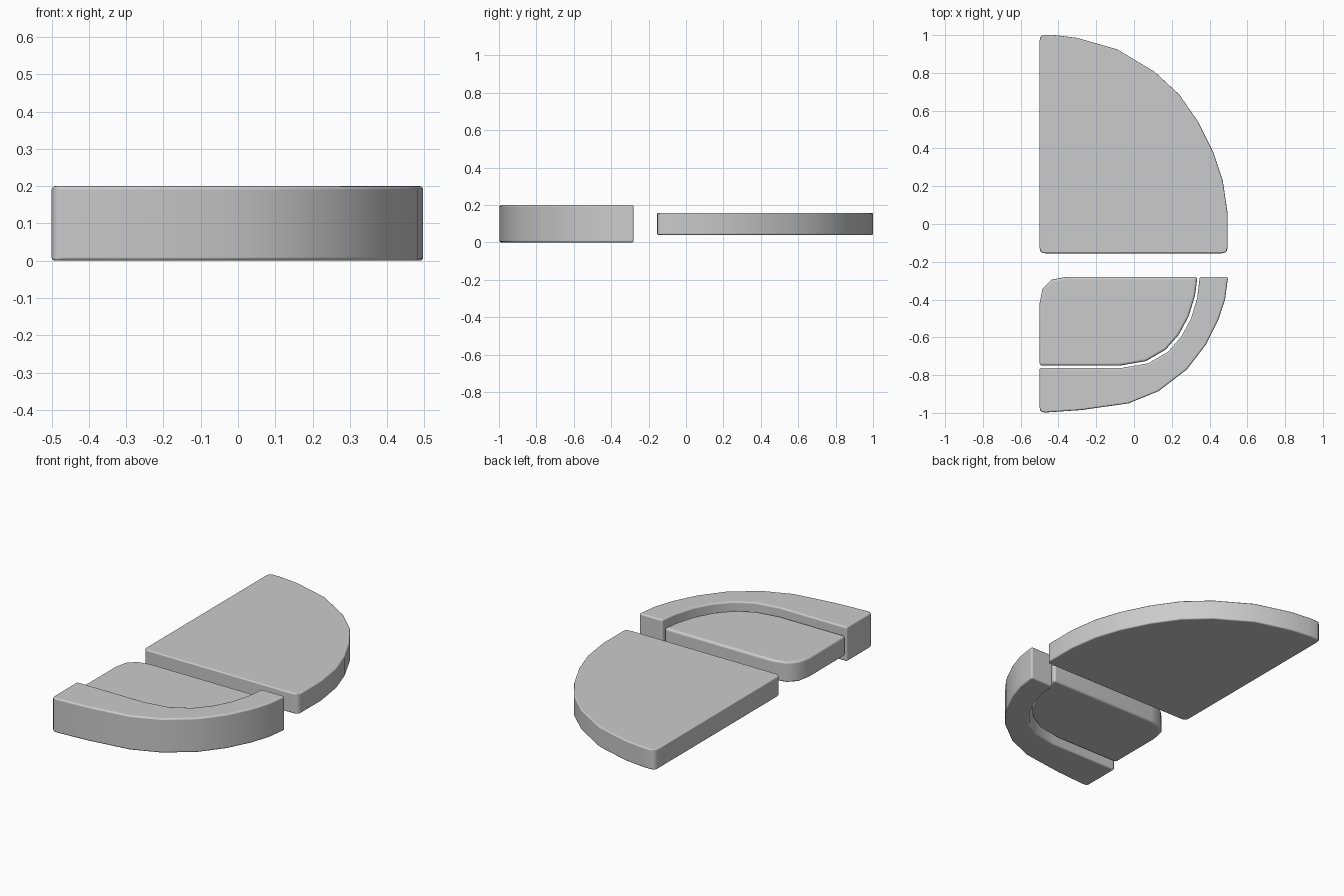
import bpy, bmesh, math
from mathutils import Vector

if "Cube" in bpy.data.objects:
    bpy.data.objects.remove(bpy.data.objects["Cube"])


def fillet(pts, steps=3):
    """Outline points are (x, y) or (x, y, radius); corners with a radius are rounded."""
    out = []
    for i, p in enumerate(pts):
        c = Vector(p[:2])
        if len(p) < 3:
            out.append(c)
            continue
        d = p[2]
        a = c + (Vector(pts[i - 1][:2]) - c).normalized() * d
        b = c + (Vector(pts[(i + 1) % len(pts)][:2]) - c).normalized() * d
        for k in range(steps + 1):
            t = k / steps
            out.append(a * (1 - t) ** 2 + c * 2 * t * (1 - t) + b * t * t)
    return out


def slab(name, pts, z0, z1, bevel):
    bm = bmesh.new()
    face = bm.faces.new([bm.verts.new((p.x, p.y, z0)) for p in fillet(pts)])
    ext = bmesh.ops.extrude_face_region(bm, geom=[face])
    top = [v for v in ext["geom"] if isinstance(v, bmesh.types.BMVert)]
    bmesh.ops.translate(bm, verts=top, vec=(0, 0, z1 - z0))
    bmesh.ops.recalc_face_normals(bm, faces=bm.faces)
    me = bpy.data.meshes.new(name)
    bm.to_mesh(me)
    bm.free()
    ob = bpy.data.objects.new(name, me)
    bpy.context.collection.objects.link(ob)
    for f in me.polygons:
        f.use_smooth = True
    mod = ob.modifiers.new("soft_edges", "BEVEL")
    mod.width = bevel
    mod.segments = 3
    mod.limit_method = "ANGLE"
    mod.angle_limit = math.radians(50)
    mod.harden_normals = True
    return ob


# Large quarter-round panel at the back
slab("rear_panel", [
    (-0.5, -0.155, 0.03), (0.495, -0.155, 0.03), (0.495, 0.06), (0.47, 0.23),
    (0.42, 0.38), (0.34, 0.54), (0.24, 0.685), (0.11, 0.805), (-0.09, 0.925),
    (-0.3, 0.985), (-0.42, 1.0), (-0.5, 1.0, 0.03)], 0.04, 0.158, 0.008)

# Curve shared by the seat and the inside of the surround
inner = [(-0.065, -0.762), (0.075, -0.738), (0.18, -0.677), (0.25, -0.597),
         (0.302, -0.5), (0.335, -0.39), (0.348, -0.28)]

# Seat pad nested inside the surround
seat_curve = [(x - 0.012, y + 0.012) for x, y in inner[:-1]] + [(0.336, -0.28)]
slab("seat_pad", [(-0.5, -0.75)] + seat_curve + [(-0.5, -0.28, 0.14)],
     0.04, 0.158, 0.014)

# Thick curved surround
slab("curved_surround", [
    (-0.5, -0.762), (-0.5, -1.0, 0.03), (-0.28, -0.985), (-0.03, -0.95),
    (0.13, -0.885), (0.28, -0.77), (0.38, -0.64), (0.445, -0.51),
    (0.482, -0.4), (0.498, -0.28)] + inner[::-1], 0.0, 0.2, 0.01)
